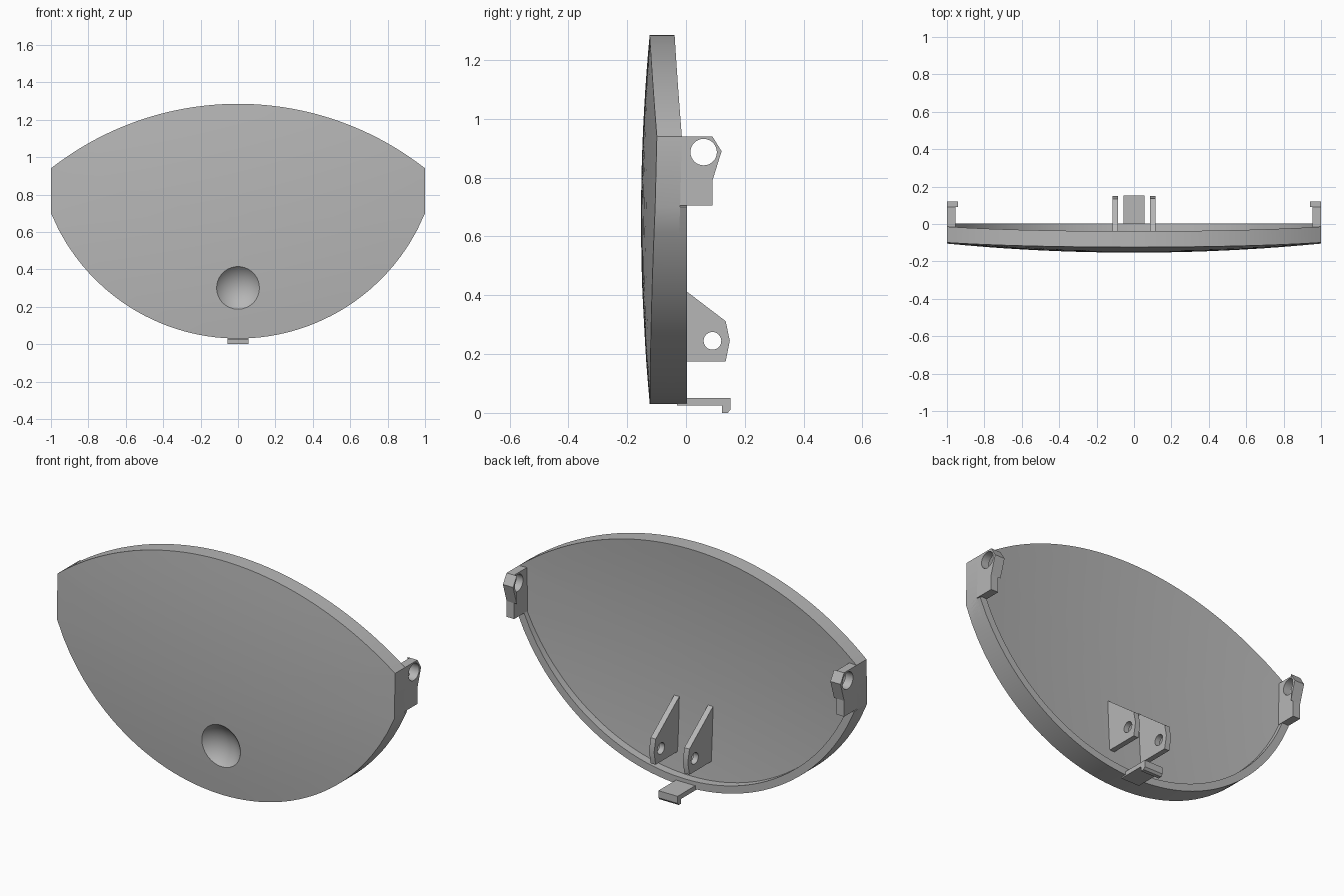
import bpy
import bmesh
from math import sqrt, radians, pi
from mathutils import Matrix

cube = bpy.data.objects.get("Cube")
if cube:
    bpy.data.objects.remove(cube)

grey = bpy.data.materials.new("light_grey")
grey.use_nodes = True
colour = (0.47, 0.47, 0.47, 1)
grey.diffuse_color = colour
grey.node_tree.nodes["Principled BSDF"].inputs["Base Color"].default_value = colour


def finish(bm, name):
    bmesh.ops.recalc_face_normals(bm, faces=bm.faces)
    mesh = bpy.data.meshes.new(name)
    bm.to_mesh(mesh)
    bm.free()
    mesh.materials.append(grey)
    obj = bpy.data.objects.new(name, mesh)
    bpy.context.collection.objects.link(obj)
    return obj


def smooth(obj):
    bpy.ops.object.select_all(action='DESELECT')
    obj.select_set(True)
    bpy.context.view_layer.objects.active = obj
    bpy.ops.object.shade_smooth_by_angle(angle=radians(30))


def cut(obj, cutter):
    mod = obj.modifiers.new("cut", 'BOOLEAN')
    mod.operation = 'DIFFERENCE'
    mod.solver = 'EXACT'
    mod.object = cutter
    bpy.context.view_layer.objects.active = obj
    bpy.ops.object.modifier_apply(modifier=mod.name)
    bpy.data.objects.remove(cutter)


def prism(name, profile, x0, x1):
    """Extrude a (y, z) profile along x."""
    bm = bmesh.new()
    face = bm.faces.new([bm.verts.new((x0, y, z)) for y, z in profile])
    ext = bmesh.ops.extrude_face_region(bm, geom=[face])["geom"]
    verts = [v for v in ext if isinstance(v, bmesh.types.BMVert)]
    bmesh.ops.translate(bm, verts=verts, vec=(x1 - x0, 0, 0))
    return finish(bm, name)


def drill(obj, x, y, z, radius):
    bm = bmesh.new()
    bmesh.ops.create_cone(bm, cap_ends=True, segments=32, radius1=radius, radius2=radius, depth=0.3,
                          matrix=Matrix.Translation((x, y, z)) @ Matrix.Rotation(pi / 2, 4, 'Y'))
    cut(obj, finish(bm, "hole_cutter"))
    smooth(obj)


# Outline arcs and the shallow dome of the panel
THICK, MID, STEPS, RINGS = 0.085, 0.66, 48, 10
LOW_R, LOW_Z = 1.081, 1.111
TOP_R, TOP_Z = 1.622, -0.337


def dome(x, z):
    return -0.153 + 0.048 * x * x + 0.075 * (z - MID) ** 2


xs = [-1 + 2 * i / STEPS for i in range(STEPS + 1)]
lower = [(x, LOW_Z - sqrt(LOW_R ** 2 - x * x)) for x in xs]
upper = [(x, TOP_Z + sqrt(TOP_R ** 2 - x * x)) for x in reversed(xs)]
outline = lower + upper

# Curved panel: concentric rings on front and back, joined round the edge
bm = bmesh.new()
count = len(outline)
edges = []
for depth in (0, THICK):
    centre = bm.verts.new((0, dome(0, MID) + depth, MID))
    previous = None
    for r in range(1, RINGS + 1):
        t = r / RINGS
        ring = []
        for x, z in outline:
            px, pz = x * t, MID + (z - MID) * t
            ring.append(bm.verts.new((px, dome(px, pz) + depth, pz)))
        for i in range(count):
            j = (i + 1) % count
            if previous:
                bm.faces.new((previous[i], previous[j], ring[j], ring[i]))
            else:
                bm.faces.new((centre, ring[j], ring[i]))
        previous = ring
    edges.append(previous)
for i in range(count):
    j = (i + 1) % count
    bm.faces.new((edges[0][i], edges[0][j], edges[1][j], edges[1][i]))
panel = finish(bm, "panel")

# Round dimple in the front
bm = bmesh.new()
ball, dish = 0.157, 0.05
bmesh.ops.create_uvsphere(bm, u_segments=64, v_segments=48, radius=ball,
                          matrix=Matrix.Translation((0, dome(0, 0.295) + dish - ball, 0.295))
                          @ Matrix.Rotation(pi / 2, 4, 'X'))
cut(panel, finish(bm, "dimple_cutter"))
smooth(panel)

# Raised rim behind the lower edge
bm = bmesh.new()
inner_scale = (LOW_R - 0.04) / LOW_R
sections = []
for x, z in lower:
    ix, iz = x * inner_scale, LOW_Z + (z - LOW_Z) * inner_scale
    corners = ((x, -0.08, z), (x, 0.003, z), (ix, 0.003, iz), (ix, -0.08, iz))
    sections.append([bm.verts.new(c) for c in corners])
for a, b in zip(sections, sections[1:]):
    for k in range(4):
        m = (k + 1) % 4
        bm.faces.new((a[k], a[m], b[m], b[k]))
bm.faces.new(sections[0])
bm.faces.new(sections[-1])
smooth(finish(bm, "lower_rim"))

# Pivot ears with a thicker pointed tip, and the pair of lower brackets
ear_profile = [(-0.09, 0.94), (0.09, 0.94), (0.09, 0.705), (-0.09, 0.705)]
tip_profile = [(0.09, 0.94), (0.121, 0.89), (0.09, 0.79)]
bracket_profile = [(-0.07, 0.468), (0.135, 0.312), (0.149, 0.245), (0.135, 0.175), (-0.07, 0.175)]
for side, s in (("left", 1), ("right", -1)):
    ear = prism(side + "_ear", ear_profile, s * 0.955, s)
    drill(ear, s, 0.06, 0.887, 0.045)
    tip = prism(side + "_ear_tip", tip_profile, s * 0.94, s)
    drill(tip, s, 0.06, 0.887, 0.045)
    bracket = prism(side + "_bracket", bracket_profile, s * 0.085, s * 0.115)
    drill(bracket, s * 0.1, 0.09, 0.245, 0.03)

# Hooked catch at the bottom
prism("bottom_catch", [(-0.03, 0.05), (0.152, 0.05), (0.152, 0.012), (0.142, 0),
                       (0.122, 0), (0.122, 0.025), (-0.03, 0.025)], -0.057, 0.057)
